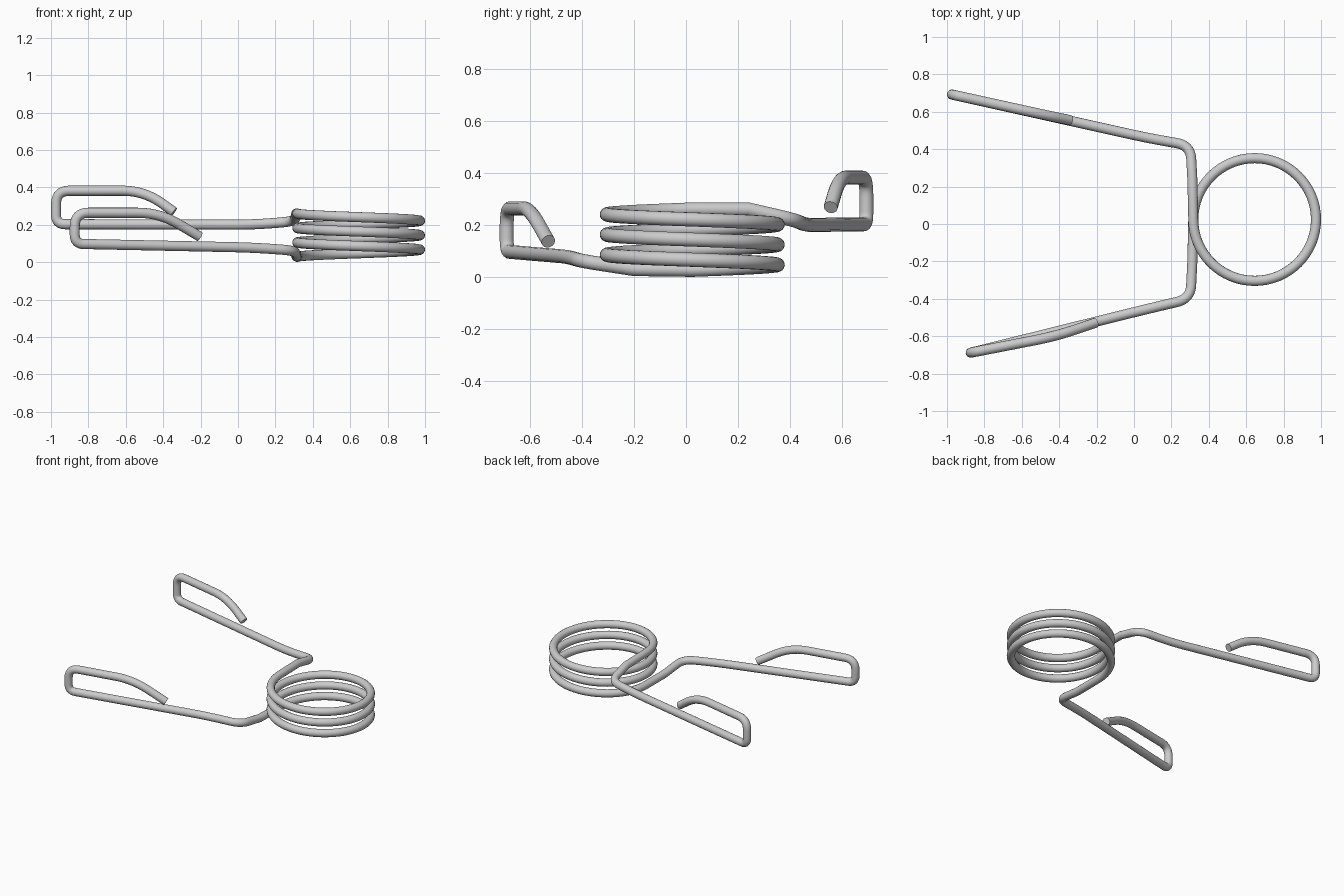
import bpy
from math import pi, sin, cos
from mathutils import Vector

if "Cube" in bpy.data.objects:
    bpy.data.objects.remove(bpy.data.objects["Cube"])

WIRE = 0.027
CX, CY, R = 0.645, 0.024, 0.328      # coil axis and path radius
Z0, Z1, TURNS, STEPS = 0.028, 0.26, 3, 64


def rounded(points, steps=10):
    """Path through (x, y, z, bend) points; corners with bend > 0 are rounded."""
    out = []
    for i, p in enumerate(points):
        v, d = Vector(p[:3]), p[3]
        if d == 0:
            out.append(v)
            continue
        a = v + (Vector(points[i - 1][:3]) - v).normalized() * d
        b = v + (Vector(points[i + 1][:3]) - v).normalized() * d
        for k in range(steps + 1):
            t = k / steps
            out.append(a * (1 - t) ** 2 + v * 2 * t * (1 - t) + b * t * t)
    return out


# Lower arm, from hook tip to coil
lower_arm = rounded([
    (-0.205, -0.528, 0.137, 0), (-0.42, -0.60, 0.264, 0.12),
    (-0.873, -0.688, 0.264, 0.075), (-0.873, -0.688, 0.098, 0.05),
    (0.08, -0.452, 0.078, 0.12), (0.302, -0.40, 0.062, 0.075),
    (0.312, -0.20, 0.031, 0)])

# Coil, clockwise and rising
n = TURNS * STEPS
coil = []
for i in range(n + 1):
    a = pi - 2 * pi * TURNS * i / n
    coil.append(Vector((CX + R * cos(a), CY + R * sin(a), Z0 + (Z1 - Z0) * i / n)))

# Upper arm, from coil to hook tip
upper_arm = rounded([
    (0.312, 0.24, 0.26, 0), (0.302, 0.42, 0.218, 0.075),
    (0.08, 0.458, 0.200, 0.12), (-0.973, 0.692, 0.203, 0.05),
    (-0.973, 0.692, 0.382, 0.075), (-0.50, 0.588, 0.382, 0.12),
    (-0.342, 0.555, 0.268, 0)])

# One continuous wire swept along the whole path
path = lower_arm + coil + upper_arm
curve = bpy.data.curves.new("spring_wire", 'CURVE')
curve.dimensions = '3D'
curve.bevel_depth = WIRE
curve.bevel_resolution = 6
curve.use_fill_caps = True
spline = curve.splines.new('POLY')
spline.points.add(len(path) - 1)
for pt, v in zip(spline.points, path):
    pt.co = (*v, 1)

wire = bpy.data.objects.new("spring_wire", curve)
bpy.context.collection.objects.link(wire)
bpy.context.view_layer.objects.active = wire
wire.select_set(True)
bpy.ops.object.convert(target='MESH')
bpy.ops.object.shade_smooth_by_angle()
